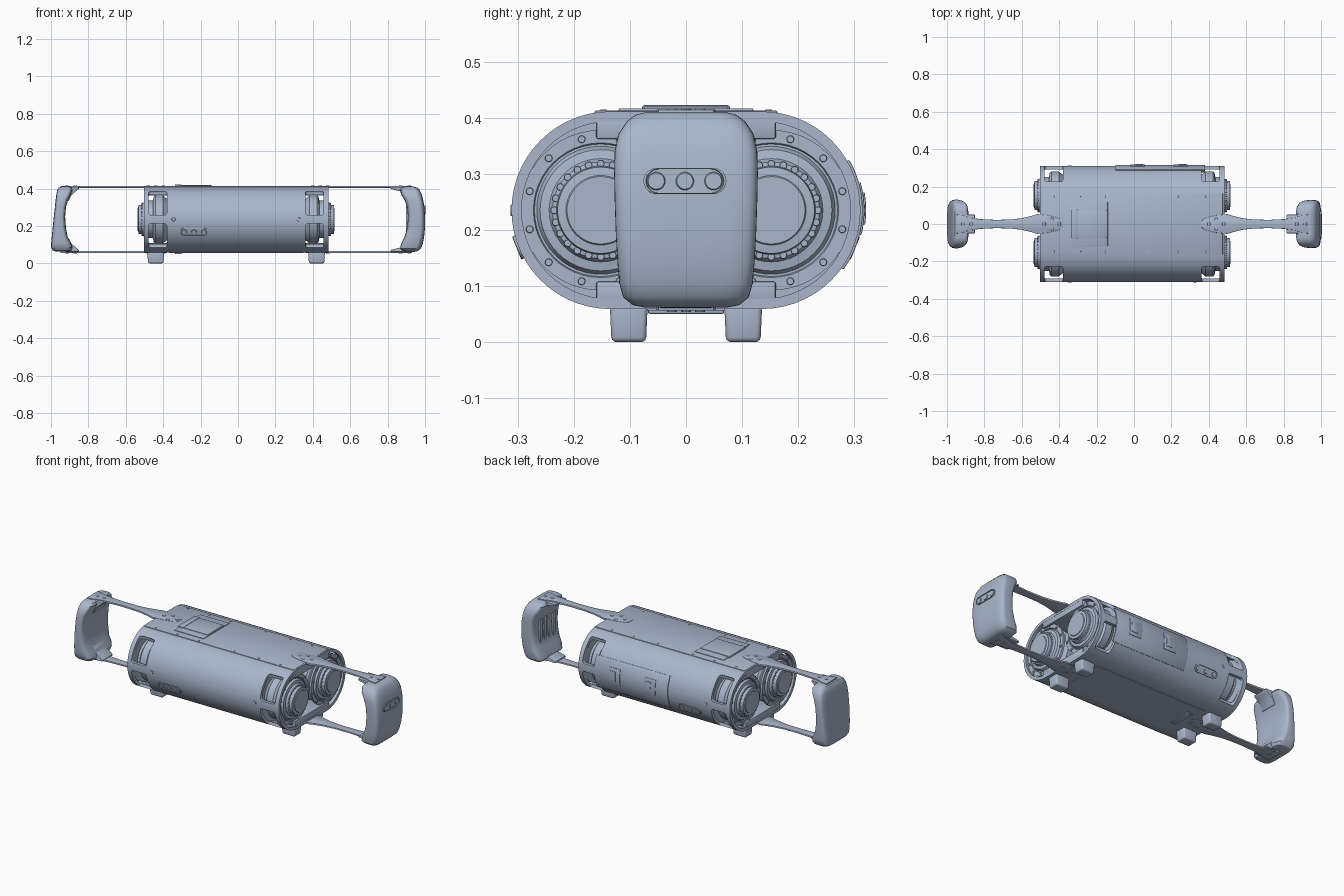
import bpy, bmesh, math
from mathutils import Matrix, Vector

if "Cube" in bpy.data.objects:
    bpy.data.objects.remove(bpy.data.objects["Cube"])

mat = bpy.data.materials.new("blue_grey")
mat.diffuse_color = (0.40, 0.47, 0.60, 1)
mat.use_nodes = True
mat.node_tree.nodes["Principled BSDF"].inputs["Base Color"].default_value = mat.diffuse_color
CX, CZ, CY, R = -0.01, 0.235, 0.135, 0.176   # body centre and hull section


def finish(name, bm, dx=0.0, bevel=0.0, segs=2, cutters=(), solid=0.0):
    bmesh.ops.recalc_face_normals(bm, faces=bm.faces)
    me = bpy.data.meshes.new(name)
    bm.to_mesh(me)
    bm.free()
    me.materials.append(mat)
    ob = bpy.data.objects.new(name, me)
    bpy.context.collection.objects.link(ob)
    ob.location.x = dx
    bpy.ops.object.select_all(action='DESELECT')
    ob.select_set(True)
    bpy.context.view_layer.objects.active = ob
    if solid:
        m = ob.modifiers.new("wall", 'SOLIDIFY')
        m.thickness, m.offset = solid, -1
    if bevel:
        m = ob.modifiers.new("round", 'BEVEL')
        m.width, m.segments, m.limit_method = bevel, segs, 'ANGLE'
    for c in cutters:
        m = ob.modifiers.new("cut", 'BOOLEAN')
        m.object, m.operation, m.solver = c, 'DIFFERENCE', 'EXACT'
    for m in list(ob.modifiers):
        bpy.ops.object.modifier_apply(modifier=m.name)
    bpy.ops.object.shade_smooth_by_angle(angle=math.radians(32))
    return ob


def box(name, x, y, z, dx=CX, bevel=0.0, segs=2):
    bm = bmesh.new()
    m = Matrix.Translation(((x[0]+x[1])/2, (y[0]+y[1])/2, (z[0]+z[1])/2))
    m = m @ Matrix.Diagonal((abs(x[1]-x[0]), abs(y[1]-y[0]), abs(z[1]-z[0]), 1))
    bmesh.ops.create_cube(bm, size=1, matrix=m)
    return finish(name, bm, dx, bevel, segs)


def loft(rings, closed=True, caps=True):
    bm = bmesh.new()
    rows = [[bm.verts.new(p) for p in r] for r in rings]
    n = len(rows[0])
    for a, b in zip(rows, rows[1:]):
        for i in range(n if closed else n - 1):
            j = (i + 1) % n
            bm.faces.new((a[i], a[j], b[j], b[i]))
    if caps:
        bm.faces.new(rows[0])
        bm.faces.new(rows[-1])
    return bm


def discs(name, spots, r, h, dx=CX, segs=12):
    """Short screw heads, each given as (position, normal)."""
    bm = bmesh.new()
    for p, n in spots:
        q = Vector(n).to_track_quat('Z', 'Y').to_matrix().to_4x4()
        bmesh.ops.create_cone(bm, cap_ends=True, segments=segs, radius1=r, radius2=r * 0.85,
                              depth=h, matrix=Matrix.Translation(p) @ q)
    return finish(name, bm, dx)


def stadium(x, r, steps=28):
    pts = []
    for s in (1, -1):
        for i in range(steps + 1):
            a = math.pi * (i / steps - 0.5)
            pts.append((x, s * (CY + r * math.cos(a)), CZ + s * r * math.sin(a)))
    return pts


def on_hull(side, deg, r=R):
    a = math.radians(deg)
    n = Vector((0, side * math.cos(a), math.sin(a)))
    return Vector((0, side * CY, CZ)) + n * r, n


def lens_bar(name, loc, normal, length, height, dx, r):
    """Sunken oblong window holding three lenses."""
    n = Vector(normal).normalized()
    t = Vector((1, 0, 0)) if abs(n.x) < 0.5 else Vector((0, 1, 0))
    m = Matrix.Translation(loc) @ Matrix((t, n.cross(t), n)).transposed().to_4x4()
    pts, h, c = [], height / 2, (length - height) / 2
    for s in (1, -1):
        for i in range(11):
            a = math.pi * (i / 10 - 0.5)
            pts.append((s * (c + h * math.cos(a)), s * h * math.sin(a)))
    bm = loft([[m @ Vector((x * k, y * k, z)) for x, y in pts]
               for k, z in ((1, -0.02), (1, 0.003), (0.94, 0.004), (0.92, -0.001))])
    finish(name + "_frame", bm, dx)
    discs(name + "_lenses", [(m @ Vector((k * c, 0, 0)), n) for k in (-1, 0, 1)], r, 0.006, dx, 20)


# hull shell with corner windows
cutters = [box("window_cutter", (sx*0.37, sx*0.468), (sy*0.222, sy*0.36), z, bevel=0.014, segs=3)
           for sx in (1, -1) for sy in (1, -1) for z in ((0.258, 0.39), (0.08, 0.212))]
finish("hull_shell", loft([stadium(-0.493, R), stadium(0.493, R)], caps=False), CX,
       cutters=cutters, solid=0.018)
for c in cutters:
    bpy.data.objects.remove(c)
box("top_cover", (-0.485, 0.485), (-0.163, 0.163), (0.40, 0.4125), bevel=0.002)
finish("belly_cover", loft([stadium(-0.36, R - 0.015), stadium(0.36, R - 0.015)]), CX)

# bottom grille
bm = bmesh.new()
bmesh.ops.create_grid(bm, x_segments=56, y_segments=20, size=1,
                      matrix=Matrix.Translation((0, 0, 0.056)) @ Matrix.Diagonal((0.36, 0.13, 1, 1)))
bmesh.ops.inset_individual(bm, faces=bm.faces[:], thickness=0.0025)
bmesh.ops.delete(bm, geom=[f for f in bm.faces if all(len(e.link_faces) == 2 for e in f.edges)
                           and f.calc_area() < 0.0000725 and max(e.calc_length() for e in f.edges) < 0.0085],
                 context='FACES_ONLY')
finish("bottom_grille", bm, CX, solid=-0.004)

# drive units, flanges and end bars at both ends
lathe = [(0.10, 0.355), (0.122, 0.385), (0.13, 0.392), (0.13, 0.432), (0.122, 0.44), (0.10, 0.445), (0.10, 0.468),
         (0.143, 0.468), (0.143, 0.480), (0.120, 0.480), (0.118, 0.474), (0.114, 0.474), (0.108, 0.487),
         (0.092, 0.490), (0.086, 0.502), (0.079, 0.503), (0.077, 0.522), (0.062, 0.524), (0.060, 0.527)]
for sx, end in ((1, "right"), (-1, "left")):
    for sy, side in ((1, "back"), (-1, "front")):
        def around(r, x, deg):
            a = math.radians(deg)
            return Vector((sx * x, sy * (0.152 + r * math.cos(a)), CZ + r * math.sin(a)))
        name = f"{end}_{side}"
        finish(name + "_drive", loft([[around(r, x, i * 7.5) for i in range(48)] for r, x in lathe]), CX)
        discs(name + "_flange_bolts", [(around(0.131, 0.482, 15 + 30 * i), (sx, 0, 0)) for i in range(12)],
              0.007, 0.008)
        discs(name + "_hub_bolts", [(around(0.083, 0.503, 15 * i), (sx, 0, 0)) for i in range(24)],
              0.007, 0.006)
        # feet
        fx, fy = sx * 0.43, sy * 0.102
        bm = loft([[(fx + u * w, fy + v * w * 0.75, z) for u, v in ((1, 1), (-1, 1), (-1, -1), (1, -1))]
                   for w, z in ((0.041, 0.0), (0.045, 0.066))])
        finish(name + "_foot", bm, CX, bevel=0.009, segs=3)
    for z, part in (((0.362, 0.404), "top"), ((0.066, 0.108), "bottom")):
        box(f"{end}_{part}_end_bar", (sx*0.36, sx*0.492), (-0.16, 0.16), z, bevel=0.004)

# side lens bars and hull screws
for sy, side in ((1, "back"), (-1, "front")):
    p, n = on_hull(sy, -22)
    lens_bar(side + "_lens_bar", p + Vector((-0.235, 0, 0)), n, 0.15, 0.044, 0, 0.014)
    p, n = on_hull(sy, 0)
    discs(side + "_hull_screws", [(p + Vector((x, 0, 0)), n) for x in (-0.335, 0.335)], 0.011, 0.004)


# back service panel following the hull, with two ports
def hull_patch(name, x0, x1, a0, a1, lift):
    rows = [[on_hull(1, a0 + (a1 - a0) * i / 16, R + lift)[0] + Vector((x, 0, 0)) for i in range(17)]
            for x in (x0, x1)]
    finish(name, loft(rows, closed=False, caps=False), 0, solid=0.008, bevel=0.002)


hull_patch("service_panel", -0.10, 0.38, -36, 30, 0.004)
for x in (0.02, 0.25):
    hull_patch("port_frame", x - 0.04, x + 0.04, -14, 16, 0.007)
    hull_patch("port_latch", x - 0.012, x + 0.028, -8, 10, 0.010)

# top hatch, connector bars and cover screws
box("top_hatch", (-0.33, -0.14), (-0.12, 0.12), (0.408, 0.4165), 0, 0.002)
box("hatch_lip", (-0.325, -0.145), (-0.075, 0.075), (0.412, 0.420), 0, 0.002)
box("top_connector", (-0.338, -0.302), (-0.078, 0.078), (0.41, 0.4225), 0, 0.004)
box("bottom_connector", (-0.338, -0.302), (-0.068, 0.068), (0.05, 0.062), 0, 0.004)
discs("cover_screws", [((x, y, 0.413), (0, 0, 1)) for y in (-0.147, 0.147)
                       for x in (-0.42, -0.28, -0.14, 0.09, 0.25, 0.39)], 0.006, 0.003)

# handle sections: height, inner x, outer x, half width
grips = {
    "right": (1, [(0.062, 0.90, 0.945, 0.075), (0.066, 0.88, 0.962, 0.095), (0.080, 0.866, 0.978, 0.112),
                  (0.105, 0.872, 0.988, 0.119), (0.14, 0.890, 0.995, 0.122), (0.19, 0.905, 1.0, 0.125),
                  (0.25, 0.908, 1.0, 0.127), (0.30, 0.904, 0.997, 0.128), (0.34, 0.890, 0.990, 0.127),
                  (0.37, 0.872, 0.982, 0.121), (0.393, 0.866, 0.970, 0.106), (0.405, 0.875, 0.958, 0.09),
                  (0.410, 0.89, 0.942, 0.07)]),
    "left": (-1, [(0.064, 0.90, 0.975, 0.085), (0.069, 0.89, 0.990, 0.102), (0.085, 0.885, 0.999, 0.116),
                  (0.11, 0.892, 0.999, 0.121), (0.14, 0.910, 0.996, 0.124), (0.19, 0.920, 0.991, 0.127),
                  (0.25, 0.924, 0.985, 0.129), (0.30, 0.920, 0.979, 0.130), (0.34, 0.908, 0.975, 0.127),
                  (0.37, 0.893, 0.971, 0.121), (0.393, 0.885, 0.966, 0.106), (0.405, 0.890, 0.958, 0.09),
                  (0.410, 0.90, 0.945, 0.07)])}
strap = [(0.36, 0.016), (0.375, 0.03), (0.44, 0.047), (0.50, 0.053), (0.53, 0.043), (0.58, 0.031), (0.64, 0.024),
         (0.72, 0.022), (0.80, 0.026), (0.86, 0.033), (0.90, 0.048), (0.93, 0.05)]
for end, (sx, rows) in grips.items():
    def spow(v):
        return math.copysign(abs(v) ** 0.42, v)
    rings = []
    for z, xi, xo, w in rows:
        rings.append([(sx * ((xi + xo) / 2 + (xo - xi) / 2 * spow(math.cos(a))), w * spow(math.sin(a)), z)
                      for a in (math.tau * i / 48 for i in range(48))])
    finish(end + "_handle", loft(rings))
    tip = 0.815 if sx > 0 else 0.85
    for flip, part in ((1, "top"), (-1, "bottom")):
        # tab joining strap and handle
        prof = [(tip, 0.174), (0.94, 0.174), (0.93, 0.09), (0.905, 0.10), (0.892, 0.128), (0.868, 0.150),
                (tip, 0.164)]
        bm = loft([[(sx * x, y, CZ + flip * z) for x, z in prof] for y in (-0.05, 0.05)])
        finish(f"{end}_{part}_handle_tab", bm, bevel=0.006)
        # strap between body and handle
        out = strap + [(x, -w) for x, w in reversed(strap)]
        zs = (0.407, 0.4155) if flip > 0 else (0.056, 0.0655)
        if flip > 0:
            zs = (0.404, 0.4145)
        bm = loft([[(sx * (x - (0.0 if sx > 0 else -0.02)), w, z) for x, w in out] for z in zs])
        finish(f"{end}_{part}_strap", bm, bevel=0.002)
        face = zs[1] if flip > 0 else zs[0]
        discs(f"{end}_{part}_strap_screws",
              [((sx * x, y, face), (0, 0, flip)) for x, y in
               ((0.40, 0), (0.44, 0.025), (0.44, -0.025), (0.48, 0), (0.87, 0), (0.915, 0))], 0.010, 0.004, 0)

# lens bar and inner vents on the right handle
lens_bar("handle_lens_bar", (0.999, -0.002, 0.287), (1, 0, 0.04), 0.148, 0.046, 0, 0.017)
for y in (-0.06, -0.02, 0.02, 0.06):
    box("handle_vent", (0.897, 0.915), (y - 0.012, y + 0.012), (0.16, 0.31), 0, 0.006)
